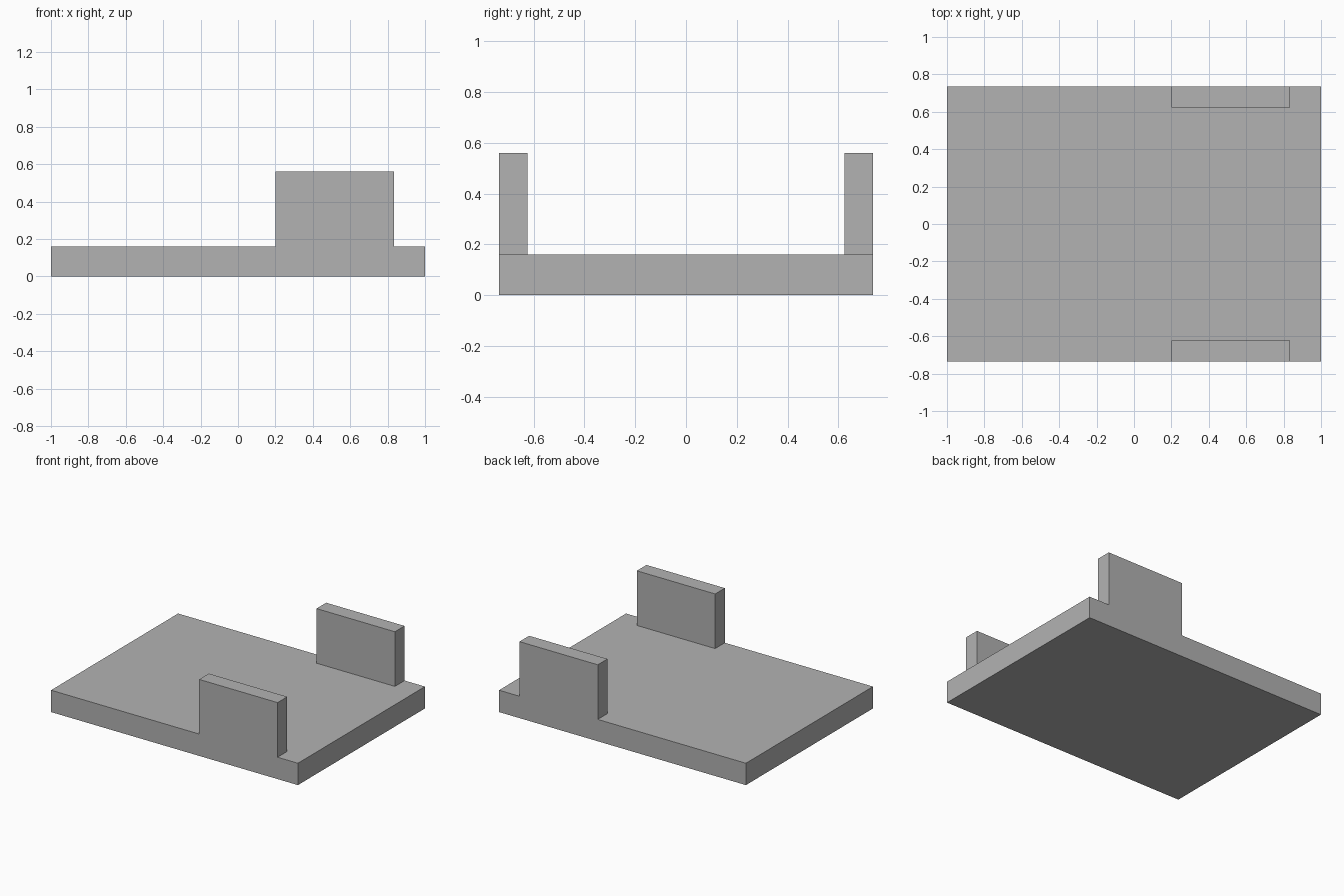
import bpy

cube = bpy.data.objects.get("Cube")
if cube:
    bpy.data.objects.remove(cube, do_unlink=True)

# Single grey material
grey = bpy.data.materials.new("plain_grey")
grey.use_nodes = True
color = (0.448, 0.448, 0.448, 1)
grey.diffuse_color = color
grey.node_tree.nodes["Principled BSDF"].inputs["Base Color"].default_value = color


def box(name, low, high):
    """Add a box spanning two opposite corners."""
    centre = [(a + b) / 2 for a, b in zip(low, high)]
    bpy.ops.mesh.primitive_cube_add(size=1, location=centre)
    obj = bpy.context.object
    obj.name = name
    obj.scale = [b - a for a, b in zip(low, high)]
    bpy.ops.object.transform_apply(location=False, rotation=False, scale=True)
    obj.data.materials.append(grey)
    return obj


HALF_DEPTH = 0.735
INNER = 0.623
BASE_TOP = 0.16
WALL_TOP = 0.56

# Flat base slab
box("base_plate", (-1, -HALF_DEPTH, 0), (1, HALF_DEPTH, BASE_TOP))

# Upright walls flush with the front and back edges
box("front_wall", (0.2, -HALF_DEPTH, BASE_TOP), (0.835, -INNER, WALL_TOP))
box("back_wall", (0.2, INNER, BASE_TOP), (0.835, HALF_DEPTH, WALL_TOP))
